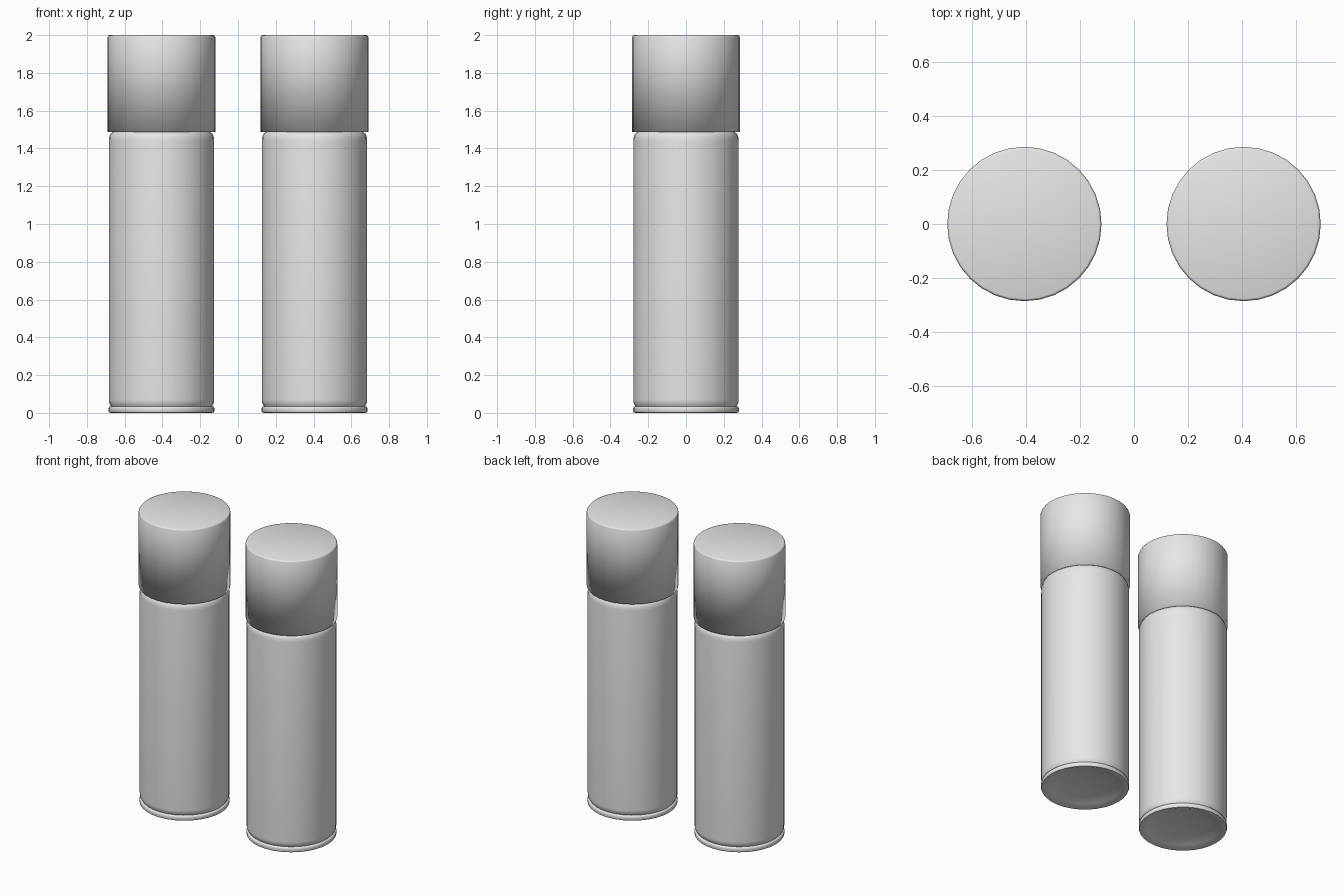
import bpy, bmesh, math

if "Cube" in bpy.data.objects:
    bpy.data.objects.remove(bpy.data.objects["Cube"])

SEGMENTS = 32
grey = bpy.data.materials.new("plain grey")
grey.diffuse_color = (0.8, 0.8, 0.8, 1)
grey.use_nodes = True
grey.node_tree.nodes["Principled BSDF"].inputs["Base Color"].default_value = grey.diffuse_color


def lathe(name, profile, x, sharp_angle=None):
    """Revolve (radius, z) points around a vertical axis; radius 0 makes a pole."""
    bm = bmesh.new()
    rings = []
    for r, z in profile:
        if r == 0:
            rings.append([bm.verts.new((0, 0, z))] * SEGMENTS)
        else:
            angles = [2 * math.pi * i / SEGMENTS for i in range(SEGMENTS)]
            rings.append([bm.verts.new((r * math.cos(a), r * math.sin(a), z)) for a in angles])
    for low, high in zip(rings, rings[1:]):
        for i in range(SEGMENTS):
            j = (i + 1) % SEGMENTS
            corners = list(dict.fromkeys((low[i], low[j], high[j], high[i])))
            bm.faces.new(corners)
    bmesh.ops.recalc_face_normals(bm, faces=bm.faces)
    mesh = bpy.data.meshes.new(name)
    bm.to_mesh(mesh)
    bm.free()
    mesh.materials.append(grey)
    obj = bpy.data.objects.new(name, mesh)
    obj.location.x = x
    bpy.context.collection.objects.link(obj)
    bpy.ops.object.select_all(action='DESELECT')
    obj.select_set(True)
    bpy.context.view_layer.objects.active = obj
    if sharp_angle is None:
        bpy.ops.object.shade_smooth()
    else:
        bpy.ops.object.shade_smooth_by_angle(angle=math.radians(sharp_angle))


# Can body: dished base, rolled bottom rim, straight wall, rounded shoulder
body = [(0, 0.04), (0.15, 0.03), (0.23, 0.015), (0.268, 0),
        (0.277, 0.002), (0.28, 0.008), (0.28, 0.025), (0.277, 0.032),
        (0.268, 0.035), (0.272, 0.042), (0.278, 0.055), (0.279, 0.07),
        (0.279, 1.44), (0.277, 1.46), (0.27, 1.477), (0.255, 1.488), (0.24, 1.495), (0, 1.495)]

# Cap: plain drum with a slightly eased top edge
cap = [(0, 1.488), (0.285, 1.488), (0.285, 1.99), (0.281, 1.998), (0.276, 2.0), (0, 2.0)]

for side, x in (("left", -0.405), ("right", 0.405)):
    lathe(side + "_can_body", body, x, 50)
    lathe(side + "_can_cap", cap, x)
